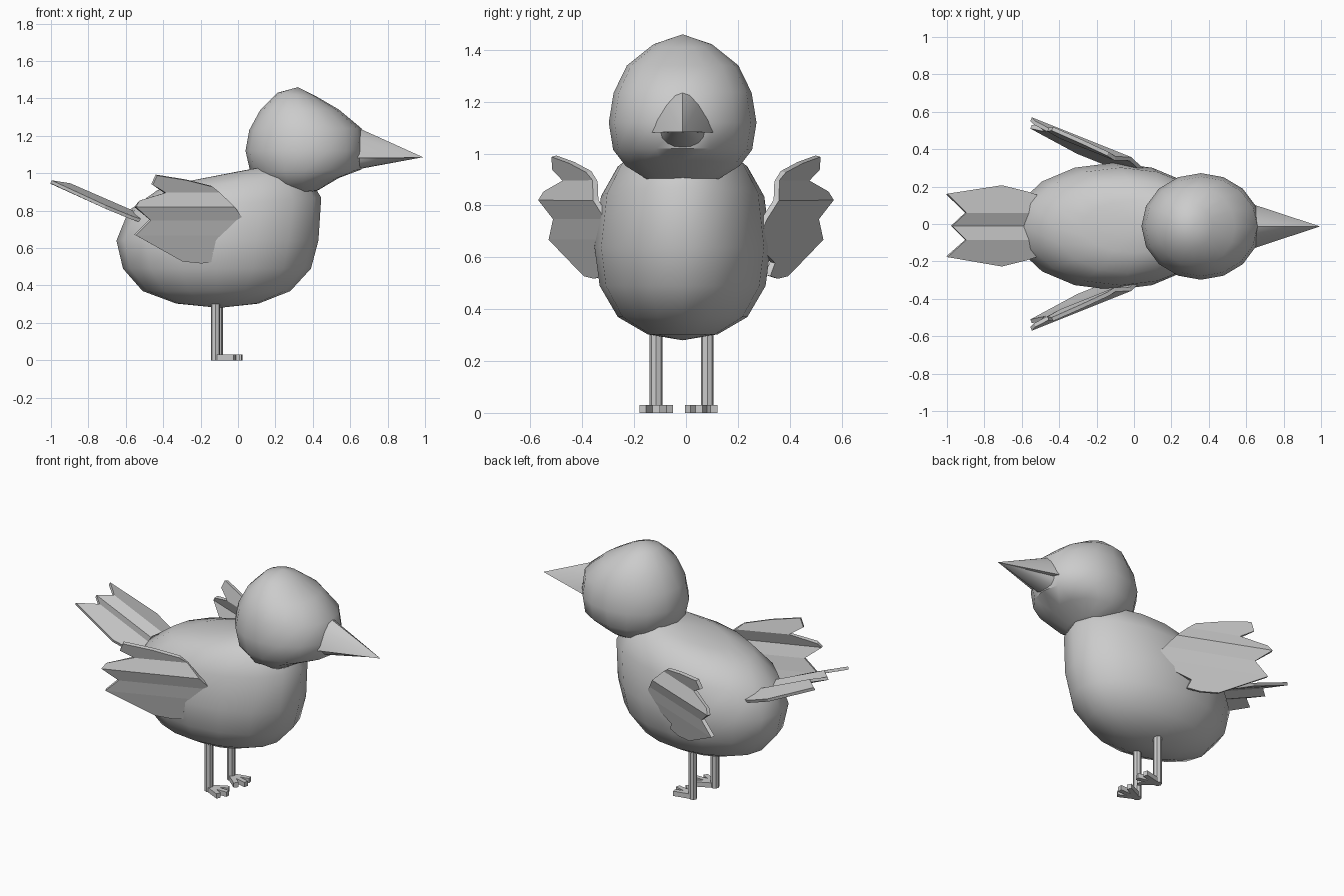
import bpy, bmesh
from math import sin, cos, pi, radians
from mathutils import Vector

if "Cube" in bpy.data.objects:
    bpy.data.objects.remove(bpy.data.objects["Cube"])

CY = -0.013  # centre line of the bird


def finish(bm, name, smooth=None):
    bmesh.ops.recalc_face_normals(bm, faces=bm.faces)
    me = bpy.data.meshes.new(name)
    bm.to_mesh(me)
    bm.free()
    ob = bpy.data.objects.new(name, me)
    bpy.context.collection.objects.link(ob)
    if smooth:
        bpy.ops.object.select_all(action='DESELECT')
        ob.select_set(True)
        bpy.context.view_layer.objects.active = ob
        bpy.ops.object.shade_smooth_by_angle(angle=radians(smooth))
    return ob


def egg(name, bottom, rings, top, n=16):
    """Skin tilted oval rings (back x, back z, front x, front z, half width)."""
    bm = bmesh.new()
    loops = []
    for xb, zb, xf, zf, w in rings:
        loop = []
        for i in range(n):
            a = 2 * pi * i / n
            t = (1 + cos(a)) / 2
            loop.append(bm.verts.new((xb + (xf - xb) * t, CY + w * sin(a), zb + (zf - zb) * t)))
        loops.append(loop)
    for a, b in zip(loops, loops[1:]):
        for i in range(n):
            j = (i + 1) % n
            bm.faces.new((a[i], a[j], b[j], b[i]))
    for (x, z), loop in ((bottom, loops[0]), (top, loops[-1])):
        p = bm.verts.new((x, CY, z))
        for i in range(n):
            bm.faces.new((p, loop[i], loop[(i + 1) % n]))
    return finish(bm, name, 60)


def cone(name, section, x, tip):
    """Pointed beak half from a (y, z) section."""
    bm = bmesh.new()
    base = [bm.verts.new((x, CY + y, z)) for y, z in section]
    p = bm.verts.new(tip)
    bm.faces.new(base)
    for i in range(len(base)):
        bm.faces.new((base[i], base[(i + 1) % len(base)], p))
    return finish(bm, name, 40)


def feather_plate(name, outline, folds, place, thick):
    """Flat outline (u, v), creased at the fold values of v, then placed in space."""
    bm = bmesh.new()
    bm.faces.new([bm.verts.new((u, v, 0)) for u, v in outline])
    for f in folds:
        bmesh.ops.bisect_plane(bm, geom=bm.verts[:] + bm.edges[:] + bm.faces[:],
                               plane_co=(0, f, 0), plane_no=(0, 1, 0), dist=1e-5)
    for v in bm.verts:
        v.co = Vector(place(v.co.x, v.co.y))
    ob = finish(bm, name)
    mod = ob.modifiers.new("thickness", 'SOLIDIFY')
    mod.thickness = thick
    mod.offset = 0
    return ob


def interp(v, table):
    if v <= table[0][0]:
        return table[0][1]
    for (a, fa), (b, fb) in zip(table, table[1:]):
        if v <= b:
            return fa + (fb - fa) * (v - a) / (b - a)
    return table[-1][1]


# Body
egg("body", (-0.1, 0.28), [
    (-0.33, 0.303, 0.11, 0.303, 0.135),
    (-0.51, 0.37, 0.28, 0.37, 0.25),
    (-0.615, 0.49, 0.39, 0.49, 0.32),
    (-0.65, 0.64, 0.43, 0.64, 0.34),
    (-0.585, 0.80, 0.445, 0.87, 0.315),
    (-0.43, 0.91, 0.37, 0.99, 0.25),
    (-0.28, 0.955, 0.28, 1.06, 0.14)], (0.03, 1.015))

# Head
egg("head", (0.37, 0.89), [
    (0.28, 0.895, 0.43, 0.91, 0.14),
    (0.15, 0.93, 0.54, 0.975, 0.22),
    (0.065, 1.01, 0.66, 1.02, 0.268),
    (0.04, 1.12, 0.675, 1.12, 0.285),
    (0.06, 1.23, 0.66, 1.24, 0.266),
    (0.12, 1.34, 0.54, 1.34, 0.215),
    (0.21, 1.43, 0.42, 1.41, 0.115)], (0.32, 1.46))

# Beak halves
cone("upper_beak", [(-0.12, 1.082), (-0.105, 1.13), (-0.065, 1.195), (-0.03, 1.235), (0, 1.248),
                    (0.03, 1.235), (0.065, 1.195), (0.105, 1.13), (0.12, 1.082)],
     0.63, (0.995, CY, 1.083))
cone("lower_beak", [(0.09 * cos(pi * i / 8), 1.085 - 0.066 * sin(pi * i / 8)) for i in range(9)],
     0.63, (0.975, CY, 1.083))

# Wings, creased between the feathers
WING = [(0.05, 0.72), (-0.02, 0.82), (-0.14, 0.93), (-0.28, 0.965), (-0.436, 0.99), (-0.46, 0.94),
        (-0.39, 0.895), (-0.53, 0.85), (-0.55, 0.82), (-0.47, 0.75), (-0.55, 0.67), (-0.30, 0.53),
        (-0.20, 0.52), (-0.125, 0.53), (-0.14, 0.58), (-0.02, 0.62)]
FOLD = [(0.53, -0.07), (0.67, -0.035), (0.75, -0.02), (0.82, 0.005), (0.895, -0.025), (0.99, 0.0)]
for side, label in ((1, "left"), (-1, "right")):
    feather_plate(label + "_wing", WING, [0.67, 0.75, 0.82, 0.895],
                  lambda u, v: (u, side * (0.335 - 0.4 * u + interp(v, FOLD)), v), 0.022)

# Tail
TAIL = [(-0.48, 0.14), (-0.57, 0.17), (-0.71, 0.205), (-1.0, 0.16), (-0.9, 0.06), (-0.975, -0.01),
        (-0.9, -0.085), (-1.0, -0.175), (-0.71, -0.225), (-0.57, -0.19), (-0.48, -0.16)]
RIDGE = [(-0.2, 0), (-0.085, 0.035), (-0.01, 0.01), (0.06, 0.035), (0.18, 0)]
feather_plate("tail", TAIL, [-0.085, -0.01, 0.06],
              lambda u, v: (u, v, 0.755 - 0.435 * (u + 0.56) + interp(v, RIDGE)), 0.018)


# Legs and three-toed feet
def toe(bm, x, y, angle, length):
    d, s = Vector((cos(angle), sin(angle), 0)), Vector((-sin(angle), cos(angle), 0))
    o = Vector((x, y, 0))
    pts = [o - d * 0.015 - s * 0.016, o + d * length - s * 0.014,
           o + d * length + s * 0.014, o - d * 0.015 + s * 0.016]
    low = [bm.verts.new(p) for p in pts]
    high = [bm.verts.new(p + Vector((0, 0, 0.03))) for p in pts]
    bm.faces.new(low)
    bm.faces.new(high)
    for i in range(4):
        j = (i + 1) % 4
        bm.faces.new((low[i], low[j], high[j], high[i]))


for label, x, y, turn in (("right", -0.12, -0.115, 0), ("left", -0.105, 0.082, -14)):
    bpy.ops.mesh.primitive_cylinder_add(vertices=8, radius=0.025, depth=0.34, location=(x, y, 0.17))
    bpy.context.object.name = label + "_leg"
    bm = bmesh.new()
    for a in (-27, 0, 27):
        toe(bm, x, y, radians(a + turn), 0.13 if a == 0 else 0.115)
    finish(bm, label + "_foot")
